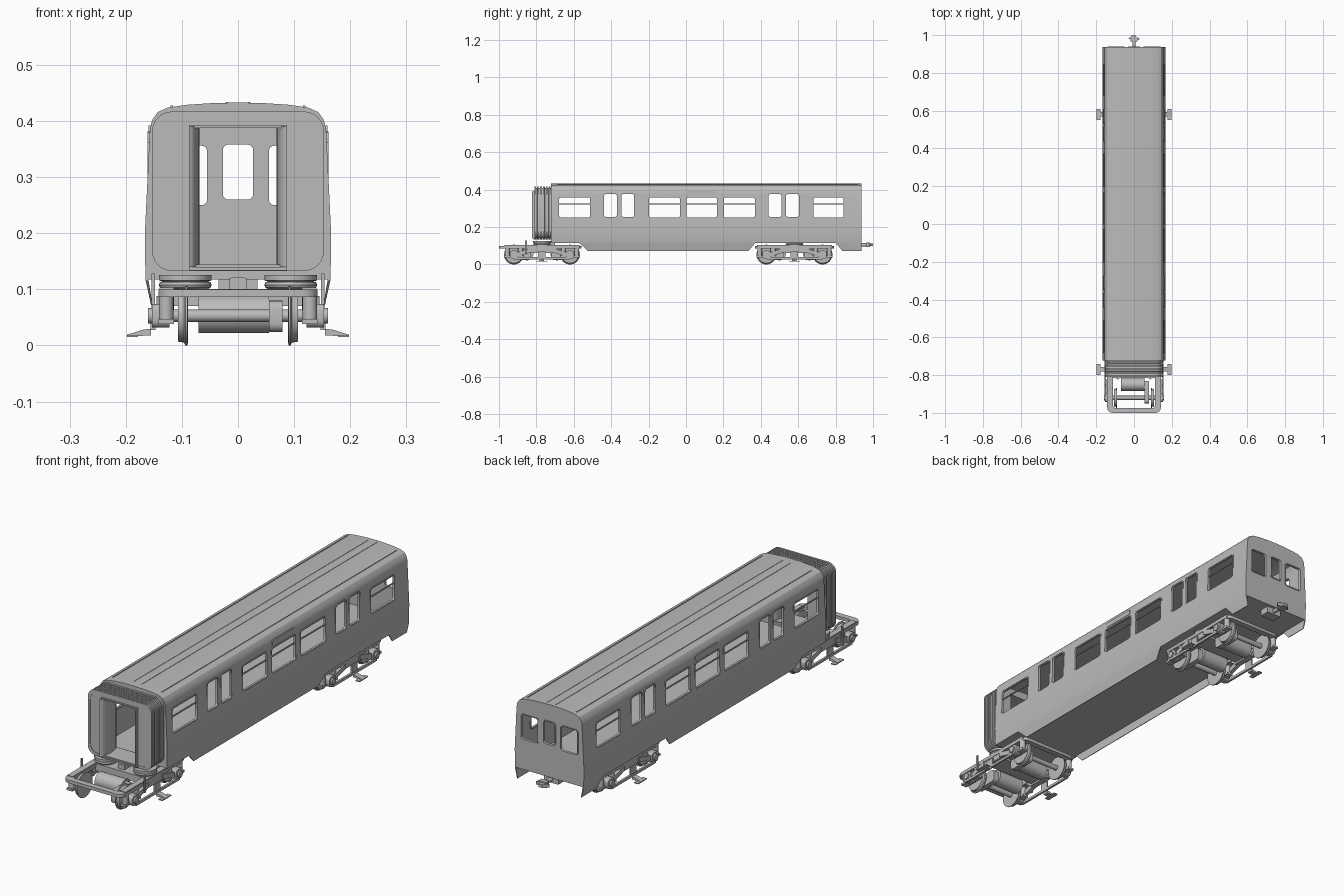
import bpy, bmesh, math

if "Cube" in bpy.data.objects:
    bpy.data.objects.remove(bpy.data.objects["Cube"], do_unlink=True)

grey = bpy.data.materials.new("plain grey")
grey.use_nodes = True
COLOUR = (0.5, 0.5, 0.5, 1)
grey.diffuse_color = COLOUR
grey.node_tree.nodes["Principled BSDF"].inputs["Base Color"].default_value = COLOUR

parts = []


def place(axis, a, p):
    """Put a 2D point at distance a along an axis."""
    u, v = p
    return {"x": (a, u, v), "y": (u, a, v), "z": (u, v, a)}[axis]


def loft(name, sections, axis, loop=False):
    """Skin equal-length outlines; loop joins the last to the first."""
    bm = bmesh.new()
    rows = [[bm.verts.new(place(axis, a, p)) for p in pts] for a, pts in sections]
    pairs = list(zip(rows, rows[1:])) + ([(rows[-1], rows[0])] if loop else [])
    n = len(rows[0])
    for r, s in pairs:
        for i in range(n):
            j = (i + 1) % n
            bm.faces.new((r[i], r[j], s[j], s[i]))
    if not loop:
        bm.faces.new(rows[0])
        bm.faces.new(rows[-1])
    bmesh.ops.recalc_face_normals(bm, faces=bm.faces)
    mesh = bpy.data.meshes.new(name)
    bm.to_mesh(mesh)
    bm.free()
    mesh.materials.append(grey)
    ob = bpy.data.objects.new(name, mesh)
    bpy.context.collection.objects.link(ob)
    parts.append(ob)
    return ob


def prism(name, pts, axis, a, b):
    return loft(name, [(a, pts), (b, pts)], axis)


def ring(name, outer, inner, axis, a, b):
    return loft(name, [(a, outer), (b, outer), (b, inner), (a, inner)], axis, True)


def rrect(u0, u1, v0, v1, r=0.01, n=5):
    pts = []
    corners = [(u1 - r, v1 - r), (u0 + r, v1 - r), (u0 + r, v0 + r), (u1 - r, v0 + r)]
    for k, (u, v) in enumerate(corners):
        for i in range(n):
            t = (k + i / (n - 1)) * math.pi / 2
            pts.append((u + r * math.cos(t), v + r * math.sin(t)))
    return pts


def box(name, x0, x1, y0, y1, z0, z1):
    return prism(name, [(x0, y0), (x1, y0), (x1, y1), (x0, y1)], "z", z0, z1)


def circle(u, v, r, n=24):
    return [(u + r * math.cos(i * math.tau / n), v + r * math.sin(i * math.tau / n)) for i in range(n)]


def mirrored(half):
    return half + [(-u, v) for u, v in reversed(half) if u]


def cut(ob, cutter):
    """Subtract the cutter for good, then discard it."""
    mod = ob.modifiers.new("cut", "BOOLEAN")
    mod.object, mod.operation, mod.solver = cutter, "DIFFERENCE", "EXACT"
    dg = bpy.context.evaluated_depsgraph_get()
    ob.data = bpy.data.meshes.new_from_object(ob.evaluated_get(dg))
    ob.modifiers.clear()
    parts.remove(cutter)
    bpy.data.objects.remove(cutter, do_unlink=True)


# Body shell
BACK, FRONT = 0.937, -0.722
outside = mirrored([(0.155, 0.072), (0.165, 0.118), (0.166, 0.2), (0.157, 0.385), (0.153, 0.402),
                    (0.143, 0.416), (0.125, 0.424), (0.09, 0.429), (0.045, 0.432), (0, 0.433)])
inside = mirrored([(0.157, 0.13), (0.158, 0.2), (0.149, 0.385), (0.14, 0.405), (0.11, 0.416), (0, 0.424)])
body = prism("body_shell", outside, "y", FRONT, BACK)
cut(body, prism("cabin_cutter", inside, "y", FRONT + 0.01, BACK - 0.01))
cut(body, prism("underside_cutter", mirrored([(0.15, 0.06), (0.16, 0.118)]), "y", -0.8, 1))
for pts in ([(-0.8, 0.05), (-0.52, 0.05), (-0.525, 0.072), (-0.57, 0.115), (-0.8, 0.115)],
            [(0.32, 0.05), (0.85, 0.05), (0.835, 0.074), (0.8, 0.115), (0.37, 0.115), (0.335, 0.074)]):
    cut(body, prism("skirt_cutter", pts, "x", -0.3, 0.3))
cut(body, box("doorway_cutter", -0.085, 0.085, -0.8, -0.65, 0.138, 0.39))

# Side windows with frames and transoms
wide = [(-0.68, -0.51), (-0.20, -0.03), (0.0, 0.167), (0.20, 0.37), (0.68, 0.845)]
narrow = [(-0.44, -0.368), (-0.347, -0.275), (0.44, 0.512), (0.533, 0.605)]
for y0, y1 in wide + narrow:
    is_wide = (y0, y1) in wide
    z0, z1 = (0.25, 0.36) if is_wide else (0.253, 0.378)
    cut(body, prism("window_cutter", rrect(y0, y1, z0, z1), "x", -0.3, 0.3))
    for s in (-1, 1):
        ring("window_frame", rrect(y0 - 0.003, y1 + 0.003, z0 - 0.003, z1 + 0.003, 0.012),
             rrect(y0 + 0.002, y1 - 0.002, z0 + 0.002, z1 - 0.002, 0.009), "x", s * 0.152, s * 0.1615)
        if is_wide:
            box("window_transom", s * 0.155, s * 0.16, y0, y1, 0.321, 0.326)

# Rear windows
for u0, u1, z0, z1 in ((-0.135, -0.055, 0.25, 0.356), (-0.027, 0.027, 0.26, 0.358), (0.055, 0.135, 0.25, 0.356)):
    cut(body, prism("rear_window_cutter", rrect(u0, u1, z0, z1), "y", 0.9, 1.0))
    ring("rear_window_frame", rrect(u0 - 0.004, u1 + 0.004, z0 - 0.004, z1 + 0.004, 0.012),
         rrect(u0, u1, z0, z1), "y", BACK - 0.004, BACK + 0.002)

# Roof ribs and side sign boxes
for s in (-1, 1):
    for x, z in ((0.02, 0.434), (0.118, 0.4275)):
        box("roof_rib", s * x - 0.002, s * x + 0.002, -0.69, 0.92, z - 0.006, z)
    prism("side_sign", rrect(0.008, 0.162, 0.371, 0.392, 0.006), "x", s * 0.15, s * 0.1595)

# Gangway bellows
def gangway(inset):
    return rrect(-0.153 + inset, 0.153 - inset, 0.133 + inset, 0.417 - inset, 0.035, 7)


folds, start, end = 6, -0.81, -0.718
step = (end - start) / folds
sections = []
for i in range(folds):
    y = start + i * step
    sections += [(y, gangway(0)), (y + step * 0.55, gangway(0)), (y + step * 0.6, gangway(0.008)),
                 (y + step * 0.95, gangway(0.008))]
sections += [(end, gangway(0.011)), (start, gangway(0.011))]
loft("gangway_bellows", sections, "y", True)
ring("gangway_face", gangway(0.009), rrect(-0.085, 0.085, 0.138, 0.39, 0.002, 7), "y", -0.808, -0.802)

# Gangway lining: bulging side panels, ceiling and floor
for s in (-1, 1):
    arc = [(s * (0.087 - 0.018 * math.sin(t * math.pi / 12)), -0.77 - 0.054 * math.cos(t * math.pi / 12))
           for t in range(13)]
    prism("gangway_side_panel", arc, "z", 0.14, 0.39)
box("gangway_ceiling", -0.087, 0.087, -0.815, -0.71, 0.388, 0.393)
box("gangway_floor", -0.087, 0.087, -0.815, -0.71, 0.134, 0.14)


# Bogies
def bogie(yc, front):
    y0, y1 = yc - front, yc + 0.21
    ring("bogie_frame", rrect(-0.142, 0.142, y0, y1, 0.028), rrect(-0.11, 0.11, y0 + 0.026, y1 - 0.026, 0.012),
         "z", 0.086, 0.1)
    box("bogie_bolster", -0.14, 0.14, yc - 0.045, yc + 0.045, 0.07, 0.101)
    box("centre_pivot", -0.015, 0.015, yc - 0.03, yc + 0.03, 0.09, 0.12)
    for d in (-1, 1):
        ya = yc + d * 0.15
        ym = yc + d * 0.08
        prism("axle", circle(ya, 0.053, 0.011, 16), "x", -0.14, 0.14)
        prism("motor", circle(ym, 0.056, 0.034), "x", -0.07, 0.055)
        prism("gearbox", rrect(min(ym, ya) - 0.03, max(ym, ya) + 0.02, 0.024, 0.08, 0.015), "x", 0.055, 0.079)
        for s in (-1, 1):
            loft("wheel", [(s * x, circle(ya, 0.053, r, 32)) for x, r in
                           ((0.089, 0.045), (0.09, 0.053), (0.094, 0.053), (0.096, 0.048), (0.107, 0.046))], "x")
            prism("axle_box", rrect(ya - 0.022, ya + 0.022, 0.032, 0.074, 0.012), "x", s * 0.122, s * 0.153)
            prism("axle_box_cap", circle(ya, 0.053, 0.014, 16), "x", s * 0.15, s * 0.16)
            for e in (-1, 1):
                prism("primary_spring", circle(s * 0.128, ya + e * 0.036, 0.013, 16), "z", 0.045, 0.088)
            box("spring_seat", s * 0.114, s * 0.142, ya - 0.052, ya + 0.052, 0.038, 0.047)
            prism("swing_arm", [(ya, 0.038), (ya, 0.06), (yc + d * 0.05, 0.088), (yc + d * 0.05, 0.066)],
                  "x", s * 0.128, s * 0.145)
    for s in (-1, 1):
        prism("side_frame", [(yc - 0.2, 0.09), (yc - 0.08, 0.084), (yc - 0.05, 0.062), (yc + 0.05, 0.062),
                             (yc + 0.08, 0.084), (yc + 0.2, 0.09), (yc + 0.2, 0.103), (yc - 0.2, 0.103)],
              "x", s * 0.114, s * 0.14)
        loft("air_spring", [(z, circle(s * 0.094, yc, r, 32)) for z, r in
                            ((0.1, 0.04), (0.103, 0.045), (0.108, 0.047), (0.113, 0.045), (0.114, 0.04),
                             (0.116, 0.047), (0.126, 0.047))], "z")
        # Current collector on a beam between the axle boxes
        box("collector_beam", s * 0.147, s * 0.156, yc - 0.15, yc + 0.15, 0.028, 0.039)
        box("collector_hanger", s * 0.148, s * 0.154, yc - 0.02, yc + 0.02, 0.03, 0.07)
        prism("collector_shoe", [(s * 0.155, 0.03), (s * 0.17, 0.028), (s * 0.198, 0.019), (s * 0.198, 0.016),
                                 (s * 0.155, 0.018)], "y", yc - 0.012, yc + 0.012)
        box("collector_pad", s * 0.178, s * 0.198, yc - 0.03, yc + 0.03, 0.015, 0.019)


bogie(-0.77, 0.23)
bogie(0.58, 0.21)
for s in (-1, 1):
    box("bogie_post", s * 0.148, s * 0.154, -0.86, -0.85, 0.06, 0.128)

# Couplers
box("front_drawbar", -0.012, 0.012, -0.8, -0.7, 0.1, 0.121)
box("rear_coupler_mount", -0.035, 0.035, 0.88, 0.925, 0.09, 0.12)
prism("rear_coupler_bar", circle(0, 0.105, 0.009, 16), "y", 0.9, 0.975)
box("rear_coupler_head", -0.018, 0.018, 0.965, 0.985, 0.093, 0.118)
prism("rear_coupler_hook", [(-0.03, 0.98), (0.026, 0.975), (0.03, 0.985), (0.01, 0.988), (0.008, 1.0), (-0.01, 1.0)],
      "z", 0.098, 0.112)

# Smooth the rounded parts, keep edges sharp
bpy.ops.object.select_all(action="DESELECT")
for ob in parts:
    ob.select_set(True)
bpy.context.view_layer.objects.active = body
bpy.ops.object.shade_smooth_by_angle(angle=math.radians(30))
